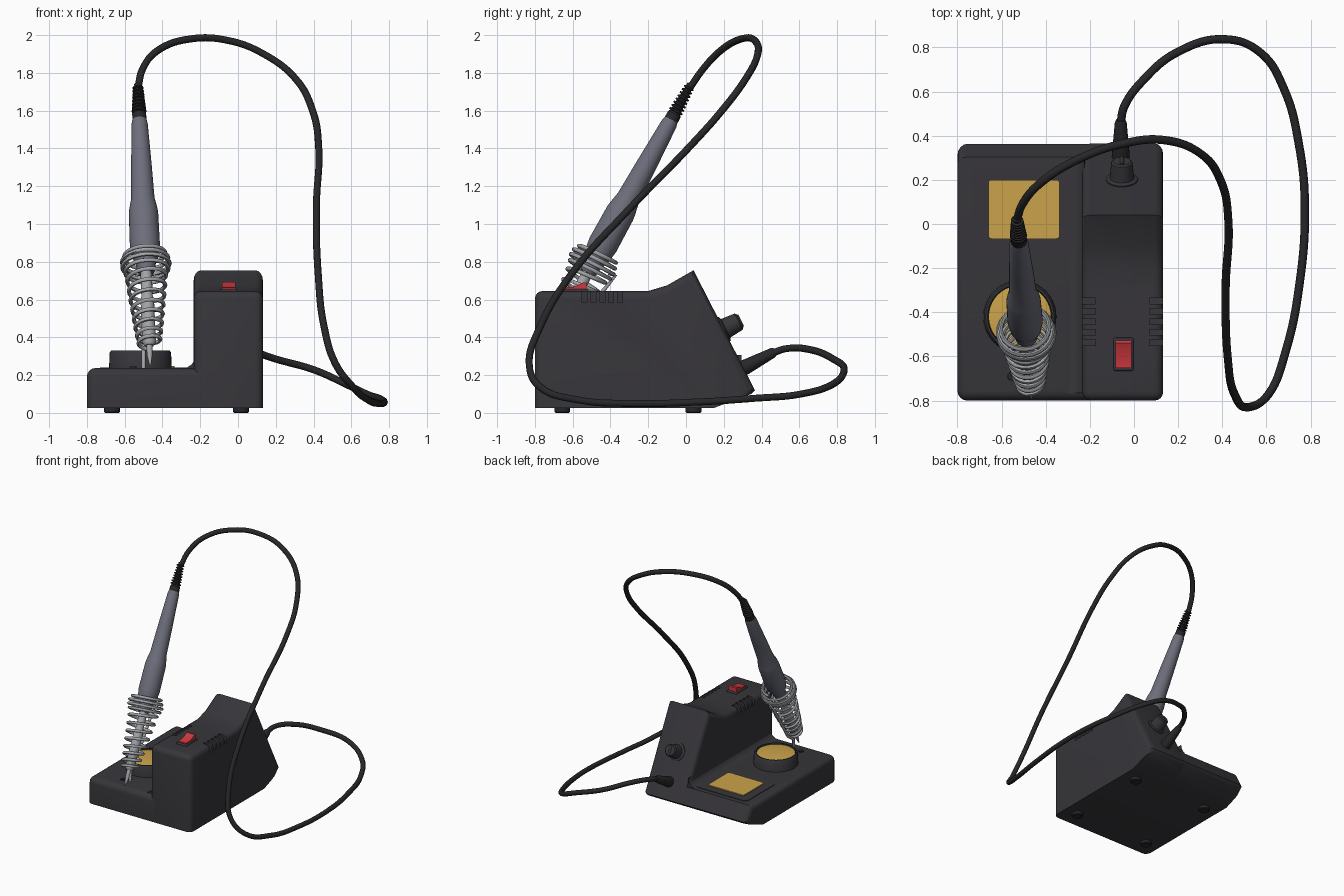
import bpy, bmesh, math
from mathutils import Vector, Matrix

if "Cube" in bpy.data.objects:
    bpy.data.objects.remove(bpy.data.objects["Cube"])


def material(name, rgb):
    m = bpy.data.materials.new(name)
    m.diffuse_color = (*rgb, 1)
    m.use_nodes = True
    m.node_tree.nodes["Principled BSDF"].inputs["Base Color"].default_value = m.diffuse_color
    return m


BODY = material("charcoal plastic", (0.038, 0.036, 0.042))
BLACK = material("black rubber", (0.02, 0.02, 0.022))
GREY = material("blue grey grip", (0.15, 0.155, 0.195))
STEEL = material("steel", (0.36, 0.37, 0.39))
YELLOW = material("yellow sponge", (0.60, 0.37, 0.07))
RED = material("red switch", (0.62, 0.04, 0.05))


def add(name, me, mat, angle=35):
    me.materials.clear()
    me.materials.append(mat)
    me.shade_smooth()
    me.set_sharp_from_angle(angle=math.radians(angle))
    ob = bpy.data.objects.new(name, me)
    bpy.context.collection.objects.link(ob)
    return ob


def finish(name, bm, mat):
    bmesh.ops.recalc_face_normals(bm, faces=bm.faces)
    me = bpy.data.meshes.new(name)
    bm.to_mesh(me)
    bm.free()
    return add(name, me, mat)


def prism(name, outline, a, b, mat, axis="x", bevel=0, rule=None, segs=4):
    """Extrude a 2D outline from a to b along an axis, bevelling edges picked by rule."""
    place = {"x": lambda u, v, w: (w, u, v), "y": lambda u, v, w: (u, w, v),
             "z": lambda u, v, w: (u, v, w)}[axis]
    bm = bmesh.new()
    lo = [bm.verts.new(place(u, v, a)) for u, v in outline]
    hi = [bm.verts.new(place(u, v, b)) for u, v in outline]
    bm.faces.new(lo)
    bm.faces.new(hi)
    for i in range(len(lo)):
        j = (i + 1) % len(lo)
        bm.faces.new((lo[i], lo[j], hi[j], hi[i]))
    bmesh.ops.recalc_face_normals(bm, faces=bm.faces)
    if bevel:
        edges = [e for e in bm.edges if rule is None or rule(e.verts[0].co, e.verts[1].co)]
        bmesh.ops.bevel(bm, geom=edges, offset=bevel, segments=segs, profile=0.5,
                        affect="EDGES", clamp_overlap=True)
    return finish(name, bm, mat)


def box(name, x0, x1, y0, y1, z0, z1, mat, bevel=0, rule=None):
    return prism(name, [(x0, y0), (x1, y0), (x1, y1), (x0, y1)], z0, z1, mat, "z", bevel, rule)


def lathe(name, profile, origin, direction, mat, segs=32):
    """Revolve (distance, radius) points around a direction from origin."""
    bm = bmesh.new()
    rings = [[bm.verts.new((r * math.cos(k * math.tau / segs), r * math.sin(k * math.tau / segs), t))
              for k in range(segs)] for t, r in profile]
    for p, q in zip(rings, rings[1:]):
        for k in range(segs):
            n = (k + 1) % segs
            bm.faces.new((p[k], p[n], q[n], q[k]))
    bm.faces.new(rings[0])
    bm.faces.new(rings[-1])
    rot = Vector(direction).to_track_quat("Z", "Y").to_matrix().to_4x4()
    bm.transform(Matrix.Translation(origin) @ rot)
    return finish(name, bm, mat)


def tube(name, points, radius, mat, smooth=True, sides=2):
    """Sweep a round wire through the points."""
    cu = bpy.data.curves.new(name, "CURVE")
    cu.dimensions = "3D"
    cu.bevel_depth, cu.bevel_resolution, cu.use_fill_caps = radius, sides, True
    cu.resolution_u = 8
    sp = cu.splines.new("BEZIER" if smooth else "POLY")
    if smooth:
        sp.bezier_points.add(len(points) - 1)
        for bp, p in zip(sp.bezier_points, points):
            bp.co = p
            bp.handle_left_type = bp.handle_right_type = "AUTO"
    else:
        sp.points.add(len(points) - 1)
        for pt, p in zip(sp.points, points):
            pt.co = (*p, 1)
    tmp = bpy.data.objects.new("tmp", cu)
    bpy.context.collection.objects.link(tmp)
    dg = bpy.context.evaluated_depsgraph_get()
    me = bpy.data.meshes.new_from_object(tmp.evaluated_get(dg))
    bpy.data.objects.remove(tmp)
    return add(name, me, mat, 60)


# Tower housing, with sloping back and rounded side edges
def tower_edges(p, q):
    return (abs(p.x - q.x) < 1e-5 and p.z + q.z > 0.2) or (p.y < -0.79 and q.y < -0.79 and p.z + q.z > 1.2)


tower = prism("tower_housing", [(-0.8, 0.027), (-0.8, 0.645), (-0.2, 0.645), (-0.1, 0.675), (0.04, 0.755),
                                (0.365, 0.12), (0.345, 0.1), (0.15, 0.027)],
              -0.235, 0.132, BODY, "x", 0.04, tower_edges)

# Cooling vents cut into both top edges of the tower
for x0, x1 in ((-0.30, -0.175), (0.07, 0.20)):
    for i in range(5):
        y = -0.55 + i * 0.047
        slot = box("vent_cutter", x0, x1, y, y + 0.026, 0.585, 0.70, BODY)
        slot.hide_render = True
        mod = tower.modifiers.new("vent", "BOOLEAN")
        mod.operation, mod.solver, mod.object = "DIFFERENCE", "EXACT", slot
bpy.context.view_layer.update()
cut = bpy.data.meshes.new_from_object(tower.evaluated_get(bpy.context.evaluated_depsgraph_get()))
for ob in [o for o in bpy.data.objects if o == tower or o.name.startswith("vent_cutter")]:
    bpy.data.objects.remove(ob)
add("tower_housing", cut, BODY)

# Low tray beside the tower, and the fillet joining them
prism("tray", [(-0.8, 0.027), (-0.8, 0.237), (0.303, 0.237), (0.363, 0.12), (0.345, 0.1), (0.15, 0.027)],
      -0.8, -0.2, BODY, "x", 0.045,
      lambda p, q: (p.x < -0.79 and q.x < -0.79 and p.z + q.z > 0.2)
      or (p.y < -0.79 and q.y < -0.79 and p.z + q.z > 0.4))
arc = [(-0.295 + 0.07 * math.sin(a), 0.306 - 0.07 * math.cos(a)) for a in (0, 0.4, 0.8, 1.2, 1.57)]
prism("tray_fillet", arc + [(-0.22, 0.22), (-0.295, 0.22)], -0.765, 0.295, BODY, "y")


# Sponge with its frame
def upright(p, q):
    return abs(p.z - q.z) > 1e-4


box("sponge_frame", -0.73, -0.27, -0.12, 0.265, 0.22, 0.241, BODY, 0.03, upright)
box("sponge", -0.66, -0.337, -0.067, 0.20, 0.22, 0.248, YELLOW, 0.015, upright)

# Round tip cleaner pot
pot = (-0.517, -0.42, 0)
lathe("cleaner_pot", [(0.22, 0.166), (0.318, 0.163), (0.33, 0.155), (0.33, 0.146), (0.30, 0.143)],
      pot, (0, 0, 1), BODY, 40)
lathe("cleaner_pad", [(0.29, 0.142), (0.322, 0.142), (0.328, 0.09), (0.33, 0.02)], pot, (0, 0, 1), YELLOW, 40)

# Rocker switch
box("switch_bezel", -0.093, -0.003, -0.665, -0.515, 0.63, 0.656, BODY, 0.008)
prism("switch_rocker", [(-0.652, 0.64), (-0.652, 0.664), (-0.59, 0.668), (-0.54, 0.692), (-0.528, 0.688),
                        (-0.528, 0.64)], -0.084, -0.012, RED)

# Feet
for i, x in enumerate((-0.668, 0.015)):
    for j, y in enumerate((-0.655, 0.04)):
        lathe("foot_%d%d" % (i, j), [(0, 0.036), (0.006, 0.042), (0.04, 0.042)], (x, y, 0), (0, 0, 1), BLACK, 20)

# Knob on the sloping back
normal = Vector((0, 0.892, 0.453))
spot = Vector((-0.055, 0.194, 0.44))
lathe("knob", [(-0.02, 0.072), (0.012, 0.072), (0.018, 0.055), (0.095, 0.048), (0.103, 0.04)],
      spot, normal, BODY, 24)
tube("knob_pointer", [spot + normal * 0.10 + Vector((0, -0.453, 0.892)) * s for s in (-0.035, 0.035)],
     0.01, BODY, False)

# Cable outlet and the long looping cable
lathe("cable_outlet", [(-0.03, 0.042), (0.02, 0.04), (0.18, 0.027), (0.195, 0.02)],
      (-0.06, 0.30, 0.235), (0, 0.88, 0.46), BLACK, 20)
tube("cable", [(-0.06, 0.46, 0.318), (-0.045, 0.53, 0.34), (0.046, 0.656, 0.335), (0.2, 0.78, 0.285),
               (0.41, 0.837, 0.225), (0.575, 0.774, 0.15), (0.68, 0.61, 0.10), (0.747, 0.36, 0.077),
               (0.774, 0.07, 0.058), (0.747, -0.29, 0.05), (0.69, -0.566, 0.068), (0.61, -0.77, 0.135),
               (0.516, -0.83, 0.26), (0.457, -0.775, 0.45), (0.425, -0.61, 0.73), (0.415, -0.29, 1.09),
               (0.427, 0.02, 1.41), (0.395, 0.19, 1.60), (0.304, 0.317, 1.77), (0.136, 0.38, 1.90),
               (-0.045, 0.365, 1.97), (-0.25, 0.294, 1.98), (-0.43, 0.18, 1.915), (-0.505, 0.09, 1.82),
               (-0.53, 0.02, 1.72)], 0.019, BLACK, True, 3)

# Soldering iron along a tilted axis: tip, barrel, collar, grip, ribbed boot
tip = Vector((-0.465, -0.79, 0.25))
axis = (Vector((-0.53, 0.025, 1.74)) - tip).normalized()
lathe("iron_tip", [(0, 0.004), (0.06, 0.014), (0.14, 0.017), (0.18, 0.017)], tip, axis, STEEL, 16)
lathe("iron_barrel", [(0.12, 0.022), (0.14, 0.036), (0.40, 0.036), (0.42, 0.03), (0.64, 0.03)],
      tip, axis, STEEL, 20)
lathe("iron_collar", [(0.56, 0.04), (0.58, 0.05), (0.66, 0.055)], tip, axis, GREY, 24)
lathe("iron_grip", [(0.62, 0.055), (0.66, 0.07), (0.73, 0.08), (0.92, 0.078), (0.95, 0.074), (1.01, 0.062),
                    (1.2, 0.055), (1.46, 0.043), (1.49, 0.036)], tip, axis, GREY)
ribs = [(1.47, 0.038), (1.52, 0.037)]
for i in range(8):
    t, r = 1.53 + i * 0.02, 0.039 - i * 0.0015
    ribs += [(t, r - 0.01), (t + 0.003, r), (t + 0.011, r), (t + 0.014, r - 0.01)]
lathe("cable_boot", ribs + [(1.70, 0.02)], tip, axis, BLACK, 16)

# Spring holder: open tapering coils, then tight wide coils at the mouth
u = axis.cross(Vector((1, 0, 0))).normalized()
v = axis.cross(u)
coil = []
for i in range(12 * 24 + 1):
    turn = i / 24
    if turn < 8:
        t, r = 0.13 + 0.43 * (turn / 8) ** 1.15, 0.055 + 0.052 * turn / 8
    else:
        s = (turn - 8) / 4
        t, r = 0.56 + 0.12 * s, 0.107 + 0.02 * math.sin(math.pi * min(1, s * 1.1))
    a = turn * math.tau
    coil.append(tip + axis * t + (u * math.cos(a) + v * math.sin(a)) * r)
tube("spring_holder", coil, 0.011, STEEL, False, 1)

# Support wire from the spring mouth down into the tray
tube("support_wire", [(-0.49, -0.41, 0.74), (-0.49, -0.375, 0.725), (-0.49, -0.44, 0.645), (-0.50, -0.60, 0.38),
                      (-0.50, -0.67, 0.33), (-0.50, -0.675, 0.22)], 0.011, STEEL, False)
lathe("wire_socket", [(0.22, 0.02), (0.245, 0.018)], (-0.555, -0.69, 0), (0, 0, 1), BLACK, 16)
